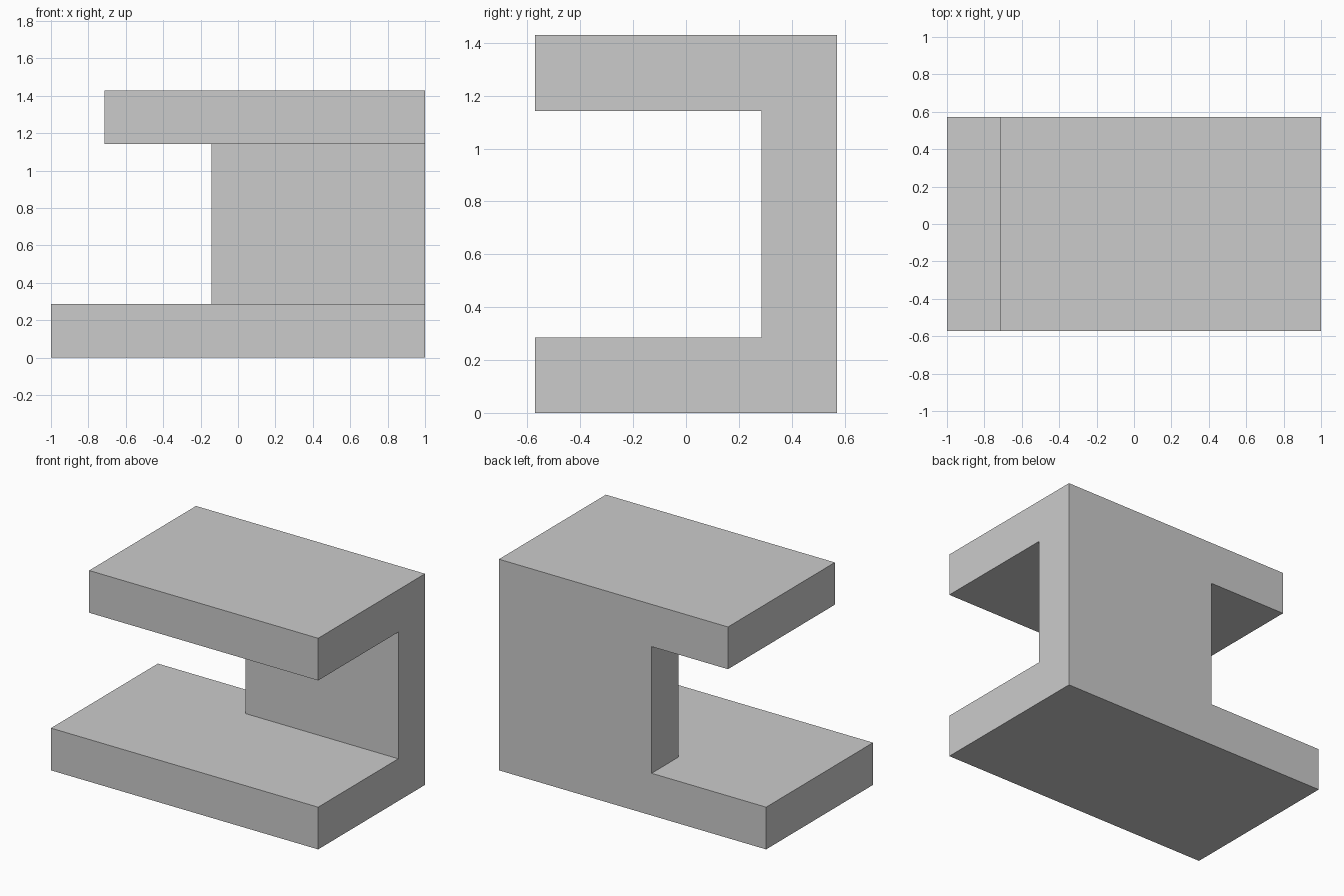
import bpy, bmesh
from mathutils import Vector

if "Cube" in bpy.data.objects:
    bpy.data.objects.remove(bpy.data.objects["Cube"])

U = 1 / 7                      # the design sits on a 1/7 unit grid
BACK, WALL, FRONT = 4 * U, 2 * U, -4 * U

bm = bmesh.new()
verts = {}


def panel(points):
    """Flat polygon in the back plane, sharing corners with its neighbours."""
    ring = []
    for x, z in points:
        if (x, z) not in verts:
            verts[(x, z)] = bm.verts.new((x * U, BACK, z * U))
        ring.append(verts[(x, z)])
    return bm.faces.new(ring)


# Back outline: lower slab, upright wall, upper slab
sheet = [
    panel([(-7, 0), (7, 0), (7, 2), (-1, 2), (-7, 2)]),
    panel([(-1, 2), (7, 2), (7, 8), (-1, 8)]),
    panel([(-5, 8), (-1, 8), (7, 8), (7, 10), (-5, 10)]),
]

# Thicken everything to the wall depth
out = bmesh.ops.extrude_face_region(bm, geom=sheet)["geom"]
moved = [g for g in out if isinstance(g, bmesh.types.BMVert)]
bmesh.ops.translate(bm, verts=moved, vec=Vector((0, WALL - BACK, 0)))
bmesh.ops.recalc_face_normals(bm, faces=bm.faces[:])

# Pull both slabs on to the front
slabs = [f for f in bm.faces if f.normal.y < -0.9
         and not 2 * U < f.calc_center_median().z < 8 * U]
for f in bmesh.ops.extrude_discrete_faces(bm, faces=slabs)["faces"]:
    bmesh.ops.translate(bm, verts=f.verts[:], vec=Vector((0, FRONT - WALL, 0)))

# Merge coplanar faces into clean flat sides
bmesh.ops.dissolve_limit(bm, angle_limit=0.01, verts=bm.verts[:], edges=bm.edges[:])
bmesh.ops.recalc_face_normals(bm, faces=bm.faces[:])

mesh = bpy.data.meshes.new("open_bracket")
bm.to_mesh(mesh)
bm.free()
bpy.context.collection.objects.link(bpy.data.objects.new("open_bracket", mesh))
